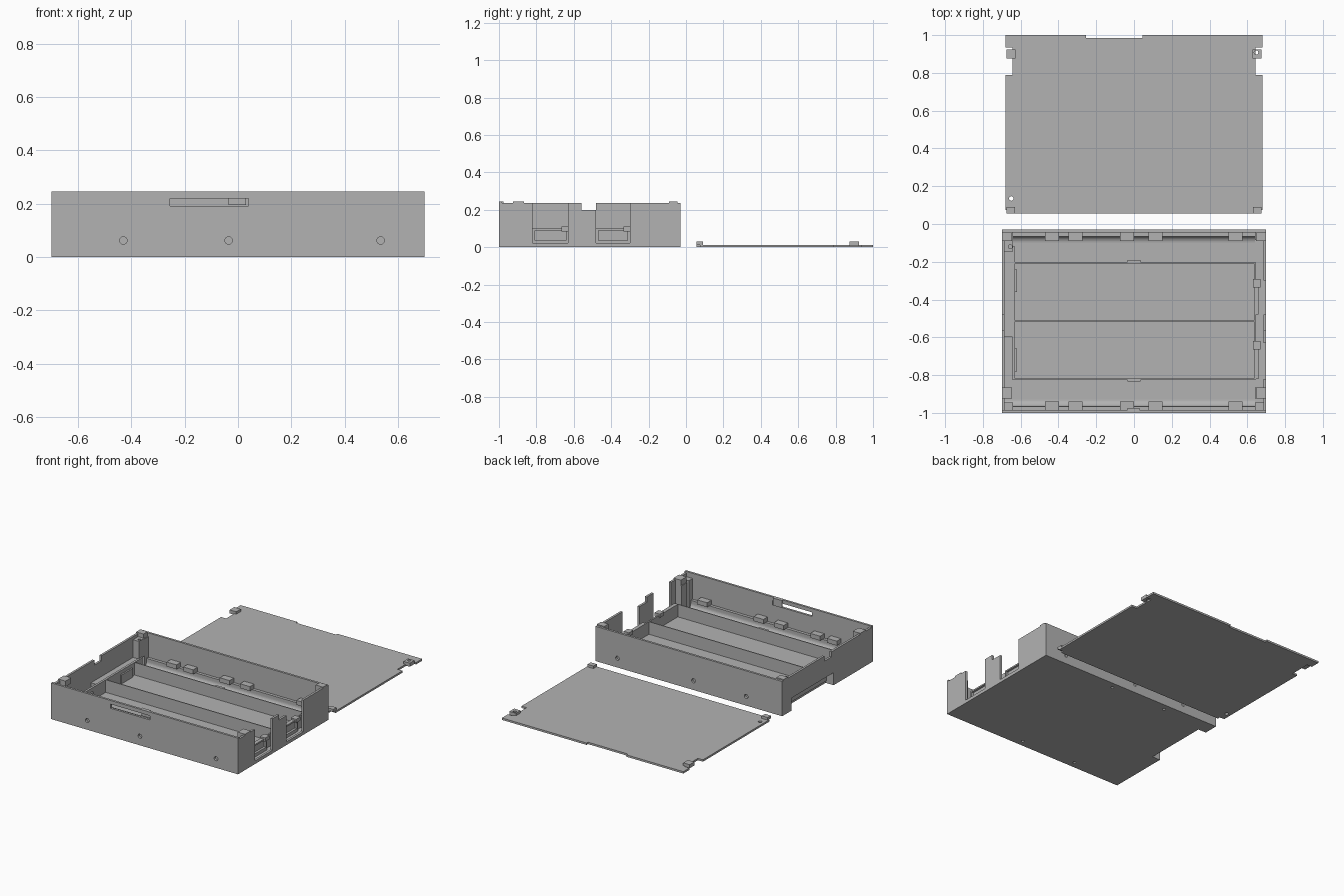
import bpy, bmesh, math

if "Cube" in bpy.data.objects:
    bpy.data.objects.remove(bpy.data.objects["Cube"])

gray = bpy.data.materials.new("plain gray")
gray.diffuse_color = (0.45, 0.45, 0.45, 1)
gray.use_nodes = True
gray.node_tree.nodes["Principled BSDF"].inputs["Base Color"].default_value = gray.diffuse_color


def finish(bm, name):
    bmesh.ops.recalc_face_normals(bm, faces=bm.faces)
    me = bpy.data.meshes.new(name)
    bm.to_mesh(me)
    bm.free()
    me.materials.append(gray)
    ob = bpy.data.objects.new(name, me)
    bpy.context.collection.objects.link(ob)
    return ob


def boxes(name, spans):
    """One object from boxes given as (x0, x1, y0, y1, z0, z1)."""
    bm = bmesh.new()
    for x0, x1, y0, y1, z0, z1 in spans:
        vs = bmesh.ops.create_cube(bm, size=1)["verts"]
        for v in vs:
            v.co = (x0 + (v.co.x + .5) * (x1 - x0), y0 + (v.co.y + .5) * (y1 - y0),
                    z0 + (v.co.z + .5) * (z1 - z0))
    return finish(bm, name)


def prism(name, pts, axis, a, b):
    """Extrude a 2D outline along x or z between a and b."""
    bm = bmesh.new()
    place = (lambda p: (a, p[0], p[1])) if axis == "x" else (lambda p: (p[0], p[1], a))
    f = bm.faces.new([bm.verts.new(place(p)) for p in pts])
    new = bmesh.ops.extrude_face_region(bm, geom=[f])["geom"]
    d = (b - a, 0, 0) if axis == "x" else (0, 0, b - a)
    bmesh.ops.translate(bm, vec=d, verts=[v for v in new if isinstance(v, bmesh.types.BMVert)])
    return finish(bm, name)


def rod(name, loc, r, depth, along_y=False):
    bm = bmesh.new()
    bmesh.ops.create_cone(bm, cap_ends=True, segments=20, radius1=r, radius2=r, depth=depth)
    ob = finish(bm, name)
    ob.location = loc
    if along_y:
        ob.rotation_euler.x = math.pi / 2
    return ob


def cut(ob, cutters):
    for c in cutters:
        m = ob.modifiers.new("cut", "BOOLEAN")
        m.operation, m.solver, m.object = "DIFFERENCE", "EXACT", c
        c.hide_render = True
        c.hide_viewport = True


# Case floor with small snap holes and a left recess
floor = boxes("case_floor", [(-.70, .70, -1, -.03, 0, .015)])
cut(floor, [rod("floor_hole_cutter", (x, y, .005), .01, .06)
            for x in (-.31, .115) for y in (-.075, -.955)]
    + [boxes("recess_cutter", [(-.8, -.64, -.58, -.13, -.1, .085)])])

# Front and back walls with three screw holes; the front has a latch slot
front = boxes("front_wall", [(-.70, .70, -1, -.985, .015, .245)])
back = boxes("back_wall", [(-.70, .70, -.045, -.03, .015, .235)])
for wall, y in ((front, -.99), (back, -.04)):
    cut(wall, [rod("screw_cutter", (x, y, .062), .014, .16, True) for x in (-.43, -.035, .535)])
cut(front, [boxes("latch_cutter", [(-.255, .04, -1.1, -.9, .192, .22)])])
boxes("latch_lip", [(-.035, .03, -.985, -.975, .195, .245)])

# Left wall: top notch and bottom recess
prism("left_wall", [(-.985, .015), (-.58, .015), (-.58, .085), (-.13, .085), (-.13, .015),
                    (-.045, .015), (-.045, .235), (-.48, .235), (-.48, .2), (-.56, .2),
                    (-.56, .235), (-.985, .235)], "x", -.70, -.685)
boxes("left_recess_lining", [(-.685, -.64, -.59, -.12, .085, .095),
                             (-.645, -.63, -.59, -.12, .015, .1),
                             (-.685, -.64, -.595, -.58, .015, .095),
                             (-.685, -.64, -.13, -.115, .015, .095)])

# Right wall: two tall openings and a notched middle post
prism("right_wall", [(-.985, .015), (-.045, .015), (-.045, .235), (-.30, .235), (-.30, .022),
                     (-.48, .022), (-.48, .2), (-.56, .2), (-.56, .235), (-.63, .235),
                     (-.63, .022), (-.82, .022), (-.82, .235), (-.985, .235)], "x", .685, .70)

# Cell trays: long thin dividers, end walls and small grips
boxes("tray_dividers", [(-.63, .635, y - .003, y + .003, .015, .1) for y in (-.205, -.513, -.822)]
      + [(-.035, .035, -.202, -.19, .015, .1), (-.035, .035, -.835, -.825, .015, .1)])
boxes("tray_ends", [(-.645, -.63, -.822, -.59, .015, .1), (.635, .645, -.822, -.205, .015, .1)])
boxes("contact_ribs", [(-.63, -.62, y - .06, y + .06, .015, .075) for y in (-.30, -.72)])

# Socket frames and hooks behind the right openings
for y0, y1 in ((-.82, -.63), (-.48, -.30)):
    boxes("socket_frame", [(.645, .66, y0, y1, .015, .037), (.645, .66, y0, y1, .09, .1),
                           (.645, .66, y0, y0 + .012, .037, .09),
                           (.645, .66, y1 - .012, y1, .037, .09)])
    boxes("socket_hook", [(.63, .67, y1 - .035, y1 + .01, .085, .11)])

# Side channels: curved lining along the long walls and retaining clips
for y, s in ((-.985, 1), (-.045, -1)):
    arc = [(y + s * (.02 + .035 * (1 - math.cos(t))), .05 - .035 * math.sin(t))
           for t in [i * math.pi / 16 for i in range(9)]]
    prism("channel_lining", [(y, .015), (y, .07), (y + s * .02, .07)] + arc, "x", -.685, .64)
    ends = sorted((y, y + s * .045))
    boxes("channel_clips", [(x - .037, x + .037, ends[0], ends[1], .07, .1)
                            for x in (-.435, -.31, -.037, .115, .537)])

# Corner posts with raised locating tabs
for sx in (-1, 1):
    for y0, y1 in ((-.985, -.945), (-.085, -.045)):
        x0, x1 = sorted((sx * .685, sx * .64))
        boxes("corner_post", [(x0, x1, y0, y1, .015, .21)])
    x0, x1 = sorted((sx * .70, sx * .645))
    boxes("corner_tabs", [(x0, x1, -.925, -.865, .205, .243), (x0, x1, -.09, -.045, .205, .243)])
post = boxes("back_screw_post", [(-.685, -.64, -.145, -.085, .095, .215)])
cut(post, [rod("post_hole_cutter", (-.655, -.12, .2), .01, .08)])
fpost = boxes("front_screw_post", [(.64, .685, -.925, -.865, .015, .205)])
cut(fpost, [rod("post_hole_cutter", (.655, -.895, .2), .01, .08)])

# Flat lid with notched edges and two screw holes
right = [(.645, .055), (.645, .075), (.68, .075), (.68, .79), (.642, .79), (.642, .935),
         (.68, .935), (.68, 1)]
left = [(-x, y) for x, y in reversed(right)]
lid = prism("lid", right + [(.045, 1), (.045, .985), (-.255, .985), (-.255, 1)] + left,
            "z", 0, .013)
cut(lid, [rod("lid_hole_cutter", (-.65, .135, .01), .012, .1)])

# Lid corner tabs
for sx in (-1, 1):
    x0, x1 = sorted((sx * .63, sx * .675))
    boxes("lid_tabs", [(x0, x1, .055, .09, .013, .03)])
    x0, x1 = sorted((sx * .627, sx * .675))
    tab = boxes("lid_side_tab", [(x0, x1, .875, .925, .006, .03)])
    if sx > 0:
        cut(tab, [rod("tab_hole_cutter", (.647, .908, .02), .011, .1)])
